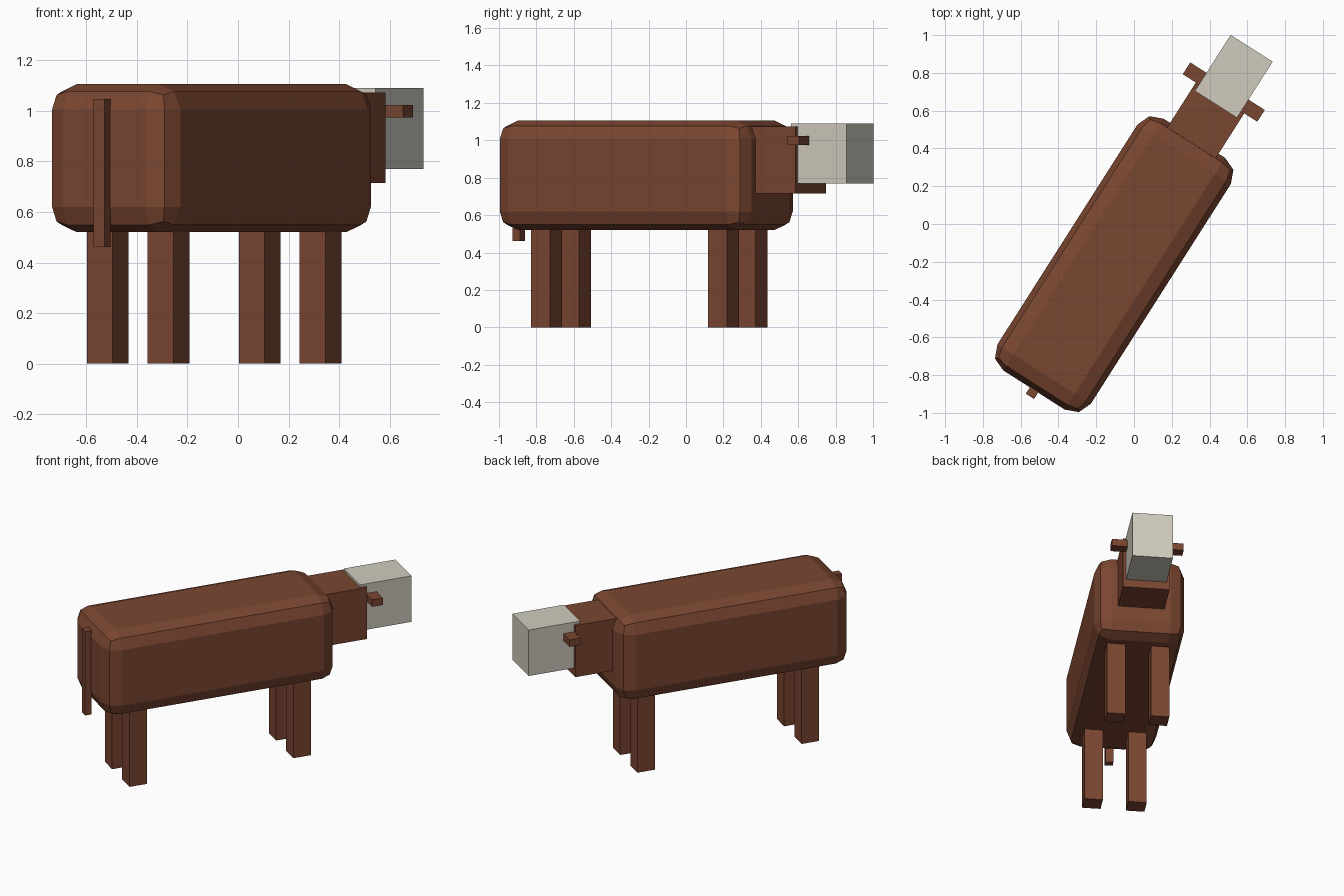
import bpy, bmesh, math
from mathutils import Matrix

if "Cube" in bpy.data.objects:
    bpy.data.objects.remove(bpy.data.objects["Cube"])

# The animal stands turned about z; parts are laid out as u = forward, v = its right
TURN = math.radians(-32.5)
PLACE = Matrix.Translation((-0.105, -0.2125, 0)) @ Matrix.Rotation(TURN, 4, 'Z')


def material(name, color):
    m = bpy.data.materials.new(name)
    m.diffuse_color = (*color, 1)
    m.use_nodes = True
    m.node_tree.nodes["Principled BSDF"].inputs["Base Color"].default_value = m.diffuse_color
    return m


brown = material("brown_hide", (0.195, 0.061, 0.030))
cream = material("pale_muzzle", (0.63, 0.60, 0.515))


def box(name, u, v, z, mat, bevel=0):
    """Box from (min, max) ranges along forward, right and up."""
    bm = bmesh.new()
    bmesh.ops.create_cube(bm, size=1)
    for p in bm.verts:
        p.co = [r[0] + (c + 0.5) * (r[1] - r[0]) for r, c in zip((v, u, z), p.co)]
    if bevel:
        bmesh.ops.bevel(bm, geom=bm.edges[:], offset=bevel, segments=2,
                        profile=0.5, affect='EDGES')
    bm.transform(PLACE)
    me = bpy.data.meshes.new(name)
    bm.to_mesh(me)
    bm.free()
    me.materials.append(mat)
    ob = bpy.data.objects.new(name, me)
    bpy.context.collection.objects.link(ob)
    return ob


# Rounded body
box("body", (-0.79, 0.79), (-0.293, 0.293), (0.52, 1.106), brown, bevel=0.1)

# Head and muzzle
box("head", (0.70, 1.043), (-0.152, 0.152), (0.715, 1.074), brown)
box("muzzle", (1.003, 1.355), (-0.132, 0.132), (0.77, 1.09), cream)

# Tail
box("tail", (-0.83, -0.785), (-0.026, 0.026), (0.462, 1.047), brown)

# Ears and legs on both sides
for side, s in (("left", -1), ("right", 1)):
    box(side + "_ear", (1.043, 1.117), sorted((s * 0.12, s * 0.234)), (0.974, 1.023), brown)
    for end, u in (("front", 0.58), ("back", -0.54)):
        v = s * 0.143
        box(f"{end}_{side}_leg", (u - 0.06, u + 0.06), (v - 0.06, v + 0.06), (0, 0.56), brown)
